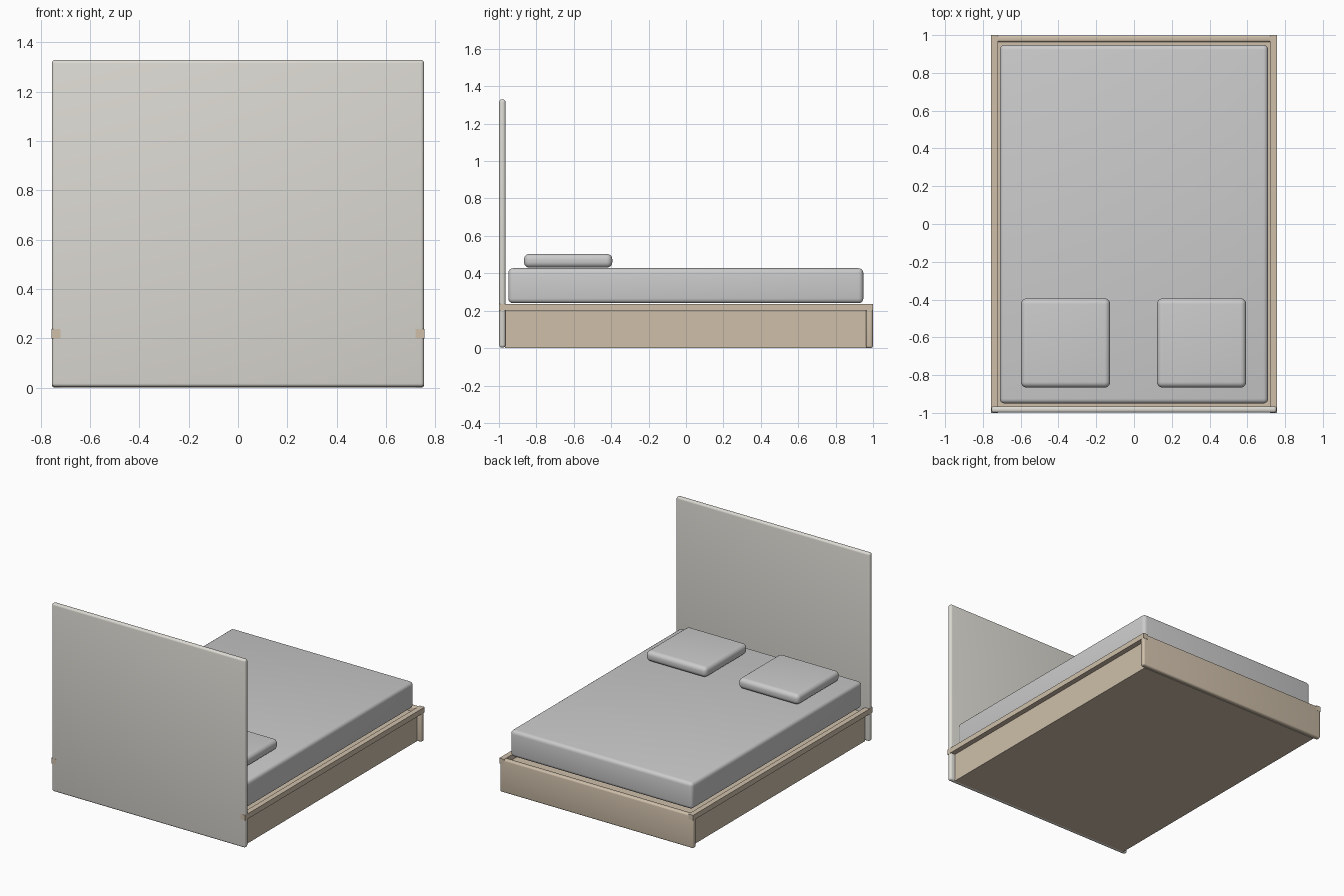
import bpy, math

if "Cube" in bpy.data.objects:
    bpy.data.objects.remove(bpy.data.objects["Cube"])

def material(name, rgb):
    m = bpy.data.materials.new(name)
    m.diffuse_color = (*rgb, 1)
    m.use_nodes = True
    m.node_tree.nodes["Principled BSDF"].inputs["Base Color"].default_value = m.diffuse_color
    return m

WOOD = material("wood", (0.62, 0.52, 0.40))
FABRIC = material("fabric", (0.72, 0.70, 0.65))

def box(name, lo, hi, mat=None, radius=0, segments=4):
    """Box between two corners, optionally with rounded edges."""
    bpy.ops.mesh.primitive_cube_add(size=1, location=[(a + b) / 2 for a, b in zip(lo, hi)])
    ob = bpy.context.object
    ob.name = name
    ob.scale = [b - a for a, b in zip(lo, hi)]
    bpy.ops.object.transform_apply(location=False, rotation=False, scale=True)
    if mat:
        ob.data.materials.append(mat)
    if radius:
        bev = ob.modifiers.new("round", 'BEVEL')
        bev.width = radius
        bev.segments = segments
        bpy.ops.object.modifier_apply(modifier=bev.name)
        bpy.ops.object.shade_smooth_by_angle(angle=math.radians(40))
    return ob

# Wooden base, side rails and footboard
box("base", (-0.72, -0.967, 0), (0.72, 0.967, 0.2), WOOD)
for side, x in (("left", -0.7375), ("right", 0.7375)):
    box(side + "_rail", (x - 0.0185, -1, 0.2), (x + 0.0185, 1, 0.237), WOOD)
box("footboard", (-0.755, 0.963, 0), (0.755, 0.999, 0.235), WOOD, 0.012)

# Upholstered headboard
box("headboard", (-0.755, -0.999, 0.003), (0.755, -0.965, 1.329), FABRIC, 0.014)

# Mattress and pillows
box("mattress", (-0.71, -0.95, 0.24), (0.71, 0.948, 0.427), None, 0.025)
for side, x in (("left", -0.362), ("right", 0.358)):
    box(side + "_pillow", (x - 0.236, -0.866, 0.43), (x + 0.236, -0.394, 0.504), None, 0.03, 6)
